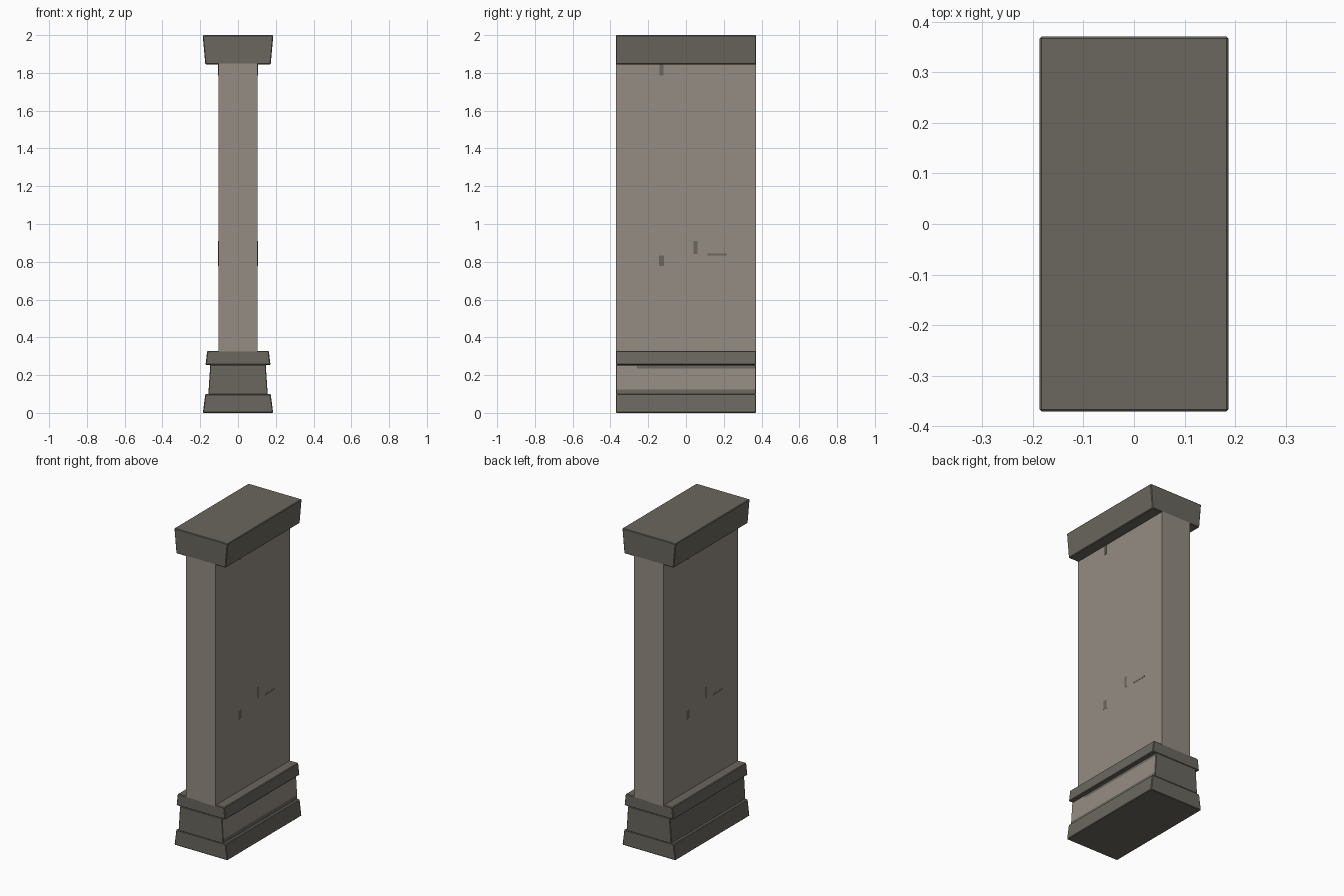
import bpy, bmesh

if "Cube" in bpy.data.objects:
    bpy.data.objects.remove(bpy.data.objects["Cube"])


def srgb(r, g, b):
    f = lambda c: c / 12.92 if c <= 0.04045 else ((c + 0.055) / 1.055) ** 2.4
    return (f(r / 255), f(g / 255), f(b / 255), 1)


def material(name, rgb):
    m = bpy.data.materials.new(name)
    m.diffuse_color = srgb(*rgb)
    m.use_nodes = True
    m.node_tree.nodes["Principled BSDF"].inputs["Base Color"].default_value = m.diffuse_color
    return m


dark = material("dark stone", (106, 103, 94))
light = material("light stone", (148, 140, 131))
HALF_Y = 0.371


def finish(bm, name, *mats):
    bmesh.ops.recalc_face_normals(bm, faces=bm.faces)
    me = bpy.data.meshes.new(name)
    bm.to_mesh(me)
    bm.free()
    for m in mats:
        me.materials.append(m)
    ob = bpy.data.objects.new(name, me)
    bpy.context.collection.objects.link(ob)
    return ob


def slab(z0, z1, x0, x1, bevel):
    """Box tapering in x from half width x0 at z0 to x1 at z1."""
    bm = bmesh.new()
    bmesh.ops.create_cube(bm, size=2)
    for v in bm.verts:
        top = v.co.z > 0
        v.co = (v.co.x * (x1 if top else x0), v.co.y * HALF_Y, z1 if top else z0)
    if bevel:
        bmesh.ops.bevel(bm, geom=bm.edges[:], offset=bevel, segments=1,
                        affect='EDGES', profile=0.5)
    return bm


# Plain dark courses
finish(slab(0, 0.1, 0.186, 0.173, 0.004), "bottom_plinth", dark)
finish(slab(0.254, 0.328, 0.172, 0.163, 0.004), "base_moulding", dark)
finish(slab(1.845, 2.0, 0.173, 0.187, 0.004), "cap", dark)

# Middle course, with a worn lighter band on its right side
bm = slab(0.098, 0.255, 0.157, 0.147, 0.003)
for co, no in (((0, 0, 0.125), (0, 0, 1)), ((0, 0, 0.235), (0, 0, 1)),
               ((0, -0.26, 0), (0, 1, 0))):
    bmesh.ops.bisect_plane(bm, geom=bm.verts[:] + bm.edges[:] + bm.faces[:],
                           plane_co=co, plane_no=no)
for f in bm.faces:
    c = f.calc_center_median()
    if f.normal.x > 0.9 and c.z > 0.125 and (c.z < 0.235 or c.y < -0.26):
        f.material_index = 1
finish(bm, "middle_course", dark, light)

# Tall wall shaft
finish(slab(0.32, 1.85, 0.104, 0.104, 0), "shaft", light)

# Small dark chips on both broad sides: y, z, half width, half height
bm = bmesh.new()
for side in (-1, 1):
    for y, z, w, h in ((0.05, 0.875, 0.01, 0.035), (-0.13, 0.805, 0.013, 0.028),
                       (0.165, 0.838, 0.05, 0.005), (-0.13, 1.815, 0.01, 0.03)):
        for v in bmesh.ops.create_cube(bm, size=2)["verts"]:
            v.co = (side * 0.104 + v.co.x * 0.001, side * y + v.co.y * w, z + v.co.z * h)
finish(bm, "shaft_chips", dark)
